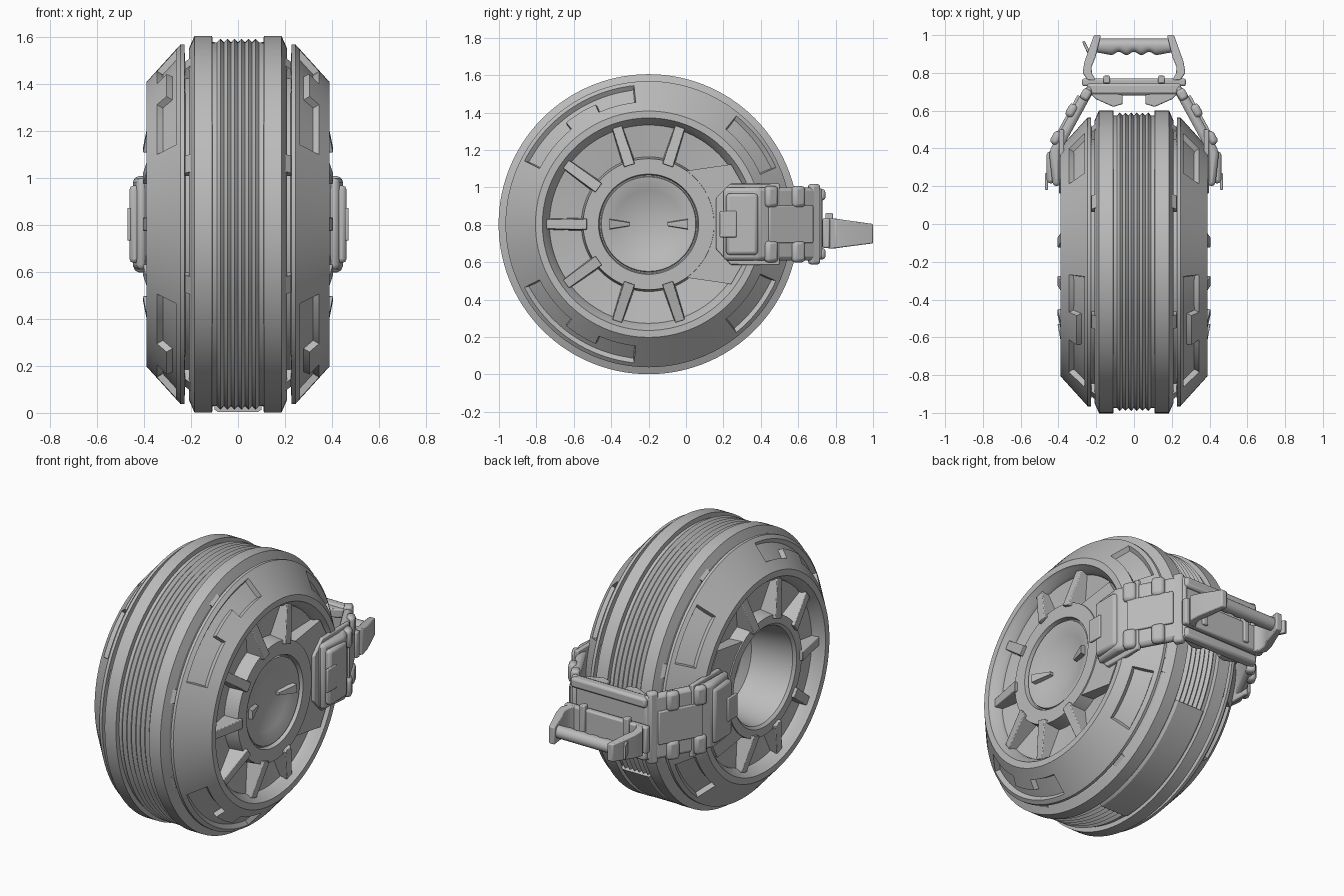
import bpy, bmesh, math
from mathutils import Vector, Matrix

if "Cube" in bpy.data.objects:
    bpy.data.objects.remove(bpy.data.objects["Cube"])

CY, CZ = -0.2, 0.803
grey = bpy.data.materials.new("plain grey")
grey.diffuse_color = (0.5, 0.5, 0.5, 1)
grey.use_nodes = True
grey.node_tree.nodes["Principled BSDF"].inputs["Base Color"].default_value = grey.diffuse_color


def polar(x, r, deg):
    a = math.radians(deg)
    return Vector((x, CY + r * math.cos(a), CZ + r * math.sin(a)))


def finish(name, bm, bevel=0.0, segments=2):
    bmesh.ops.recalc_face_normals(bm, faces=bm.faces)
    me = bpy.data.meshes.new(name)
    bm.to_mesh(me)
    bm.free()
    ob = bpy.data.objects.new(name, me)
    bpy.context.collection.objects.link(ob)
    me.materials.append(grey)
    if bevel:
        m = ob.modifiers.new("bevel", 'BEVEL')
        m.width, m.segments, m.limit_method = bevel, segments, 'ANGLE'
    bpy.ops.object.select_all(action='DESELECT')
    ob.select_set(True)
    bpy.context.view_layer.objects.active = ob
    bpy.ops.object.shade_smooth_by_angle(angle=math.radians(28))
    return ob


def revolve(bm, prof, segs):
    rings = [[bm.verts.new(polar(x, r, 360 * i / segs)) for x, r in prof] for i in range(segs)]
    for i in range(segs):
        a, b = rings[i], rings[(i + 1) % segs]
        for j in range(len(prof) - 1):
            bm.faces.new((a[j], a[j + 1], b[j + 1], b[j]))
    bmesh.ops.remove_doubles(bm, verts=bm.verts, dist=1e-5)
    bmesh.ops.recalc_face_normals(bm, faces=bm.faces)


def loft(name, lower, upper, bevel=0.0):
    bm = bmesh.new()
    a = [bm.verts.new(p) for p in lower]
    b = [bm.verts.new(p) for p in upper]
    bm.faces.new(a)
    bm.faces.new(b)
    for i in range(len(a)):
        j = (i + 1) % len(a)
        bm.faces.new((a[i], a[j], b[j], b[i]))
    return finish(name, bm, bevel)


def box(name, c, size, bevel=0.01, turn=0.0):
    bm = bmesh.new()
    bmesh.ops.create_cube(bm, size=1)
    bmesh.ops.scale(bm, vec=size, verts=bm.verts)
    bmesh.ops.transform(bm, matrix=Matrix.Translation(c) @ Matrix.Rotation(turn, 4, 'Z'), verts=bm.verts)
    return finish(name, bm, bevel)


# Wheel body: one lathe profile, running from the right hub over the tread to the left hub
def slope(r):
    return 0.39 - (r - 0.605) / 0.16 * 0.145


side = [(0.385, 0.35), (0.30, 0.36), (0.325, 0.53), (0.345, 0.535), (0.375, 0.56), (0.39, 0.568)]
side += [(slope(r), r) for r in (0.605, 0.655, 0.70, 0.745, 0.765)]
side += [(0.228, 0.765), (0.224, 0.66), (0.20, 0.66), (0.208, 0.75), (0.185, 0.802), (0.11, 0.802), (0.108, 0.775)]
teeth = [(0.09 - 0.015 * i, 0.79 if i % 2 else 0.774) for i in range(13)]
right_hub = [(0.315, 0), (0.32, 0.09), (0.345, 0.18), (0.372, 0.245), (0.372, 0.252), (0.36, 0.256),
             (0.36, 0.262), (0.385, 0.268)]
left_hub = [(-0.385, 0.30), (-0.37, 0.285), (-0.12, 0.25), (-0.09, 0.2), (-0.08, 0)]
bm = bmesh.new()
revolve(bm, right_hub + side + teeth + [(-x, r) for x, r in reversed(side)] + left_hub, 120)


# Pockets sunk into the sloping shoulders
def in_pocket(f):
    c = f.calc_center_median()
    y, z = c.y - CY, c.z - CZ
    r, a = math.hypot(y, z), abs(math.degrees(math.atan2(z, y)))
    if abs(c.x) < 0.25 or not 0.655 < r < 0.745:
        return False
    if 24 < a < 51:
        return True
    return 96 < a < 153 and (r > 0.70 or a < 114 or a > 129)


pocket = [f for f in bm.faces if in_pocket(f)]
bmesh.ops.inset_region(bm, faces=pocket, thickness=0.008, depth=-0.028)
finish("wheel_body", bm)

# Smooth tread guard at the lower rear
steps = [272 + 4 * i for i in range(15)]
bm = bmesh.new()
rows = [[bm.verts.new(polar(x, r, a)) for x, r in ((-0.1, 0.76), (-0.1, 0.79), (-0.085, 0.8), (0.085, 0.8),
        (0.1, 0.79), (0.1, 0.76))] for a in steps]
for a, b in zip(rows, rows[1:]):
    for j in range(6):
        bm.faces.new((a[j], a[(j + 1) % 6], b[(j + 1) % 6], b[j]))
bm.faces.new(rows[0])
bm.faces.new(rows[-1])
finish("tread_guard", bm)

for s in (1, -1):
    # Wedge spokes, tall at the hub and low at the rim
    for deg in (72, 108, 144, 180, 216, 252, 288):
        def spoke_ring(x0, r0, x1, w):
            a = math.radians(deg)
            t = Vector((0, -math.sin(a), math.cos(a)))
            top = polar(s * x1, r0, deg)
            low = polar(s * x0, r0, deg)
            return [low - t * w, top - t * w * 0.8, top + t * w * 0.8, low + t * w]
        loft("spoke", spoke_ring(0.28, 0.33, 0.405, 0.036), spoke_ring(0.28, 0.545, 0.365, 0.032), 0.004)

    # Flat web joining hub and rim behind the carrier arm
    web = [(0.30, a) for a in range(-66, 67, 12)] + [(0.545, a) for a in (36, 24, 12, 0, -12, -24, -36)]
    loft("hub_web", [polar(s * 0.29, r, a) for r, a in web], [polar(s * 0.378, r, a) for r, a in web])

    # Locking blocks in the grooves
    for deg in (20, 65, 115, 160, 200, 245, 295, 340):
        ring = [(0.19, 0.70), (0.19, 0.775), (0.226, 0.745), (0.226, 0.70)]
        loft("groove_block", [polar(s * x, r, deg - 3) for x, r in ring],
             [polar(s * x, r, deg + 3) for x, r in ring])

    # Carrier seat plate against the wheel side
    seat = [(0.16, 0.67), (0.16, 0.94), (0.24, 1.02), (0.50, 1.02), (0.50, 0.585), (0.24, 0.585)]
    loft("arm_seat", [(s * 0.37, y, z) for y, z in seat], [(s * 0.396, y, z) for y, z in seat], 0.006)

    # Bent carrier arm
    arm = [(0.39, 0.20), (0.43, 0.20), (0.45, 0.38), (0.43, 0.42), (0.275, 0.70), (0.235, 0.74),
           (0.215, 0.70), (0.385, 0.39)]
    loft("carrier_arm", [(s * x, y, 0.61) for x, y in arm], [(s * x, y, 1.0) for x, y in arm], 0.02)
    box("arm_front_pad", (s * 0.44, 0.30, CZ), (0.044, 0.17, 0.33), 0.018)
    box("arm_clip", (s * 0.463, 0.225, CZ), (0.016, 0.09, 0.14), 0.005)

    # Clamp pads and central strip on the sloping part of the arm
    turn = s * math.radians(28.7)
    for y in (0.455, 0.60):
        x = 0.43 - (y - 0.42) * 0.554
        for z in (0.95, 0.656):
            box("clamp_pad", (s * x, y, z), (0.05, 0.075, 0.115), 0.02, turn)
    box("arm_strip", (s * 0.355, 0.56, CZ), (0.02, 0.27, 0.2), 0.006, turn)
    box("rear_flange", (s * 0.255, 0.685, CZ), (0.05, 0.06, 0.43), 0.015, turn)

    # Handle uprights, narrowing toward the grip
    up = [(0.20, 0.76), (0.245, 0.76), (0.272, 0.80), (0.262, 0.86), (0.212, 1.0), (0.175, 1.0),
          (0.205, 0.88), (0.225, 0.83), (0.222, 0.795)]
    z_low = lambda y: 0.672 + max(0, y - 0.78) * 0.13
    z_top = lambda y: 0.835 - max(0, y - 0.78) * 0.14
    loft("handle_upright", [(s * x, y, z_low(y)) for x, y in up], [(s * x, y, z_top(y)) for x, y in up], 0.006)
    # Bracing lugs between arm and wheel
    lug = [(0.06, 0.635), (0.11, 0.62), (0.2, 0.66), (0.24, 0.70), (0.1, 0.70), (0.06, 0.68)]
    for z in (0.64, 0.93):
        loft("brace_lug", [(s * x, y, z) for x, y in lug], [(s * x, y, z + 0.05) for x, y in lug], 0.006)
    box("hinge_lug", (s * 0.145, 0.765, CZ - 0.02), (0.035, 0.04, 0.16), 0.006)

# Rear cross plate with raised rails, and the handle base
box("cross_plate", (0, 0.70, CZ), (0.48, 0.04, 0.34), 0.008)
for z in (0.645, 0.96):
    box("cross_rail", (0, 0.715, z), (0.50, 0.06, 0.06), 0.015)
box("handle_base", (0, 0.75, 0.755), (0.55, 0.04, 0.16), 0.01)

# Grip with finger ridges
bm = bmesh.new()
prof = [(-0.2, 0.036)] + [(-0.12 + 0.012 * i, 0.042 + 0.009 * math.cos(i * math.pi / 3.33)) for i in range(21)] + [(0.2, 0.036)]
n = 20
rings = [[bm.verts.new((x, 0.945 + r * math.cos(2 * math.pi * k / n) * (1 if math.cos(2 * math.pi * k / n) < 0 else 0.036 / r),
          0.757 + 0.036 * math.sin(2 * math.pi * k / n))) for k in range(n)] for x, r in prof]
for a, b in zip(rings, rings[1:]):
    for k in range(n):
        bm.faces.new((a[k], a[(k + 1) % n], b[(k + 1) % n], b[k]))
finish("handle_grip", bm)

# Release lever on the left upright
lever = [(-0.225, 0.90), (-0.245, 0.90), (-0.275, 0.965), (-0.262, 0.97)]
loft("release_lever", [(x, y, 0.72) for x, y in lever], [(x, y, 0.80) for x, y in lever], 0.003)

# Wedge stops in the right hub dish
for s in (1, -1):
    y0, y1 = CY + s * 0.1, CY + s * 0.21
    loft("hub_stop", [(0.30, y0, CZ - 0.012), (0.30, y1, CZ - 0.035), (0.30, y1, CZ + 0.035), (0.30, y0, CZ + 0.012)],
         [(0.345, y0, CZ - 0.008), (0.385, y1, CZ - 0.025), (0.385, y1, CZ + 0.025), (0.345, y0, CZ + 0.008)])

# Upright bar across the open left hub
box("left_hub_bar", (-0.13, CY, CZ), (0.06, 0.06, 0.50), 0.008)
